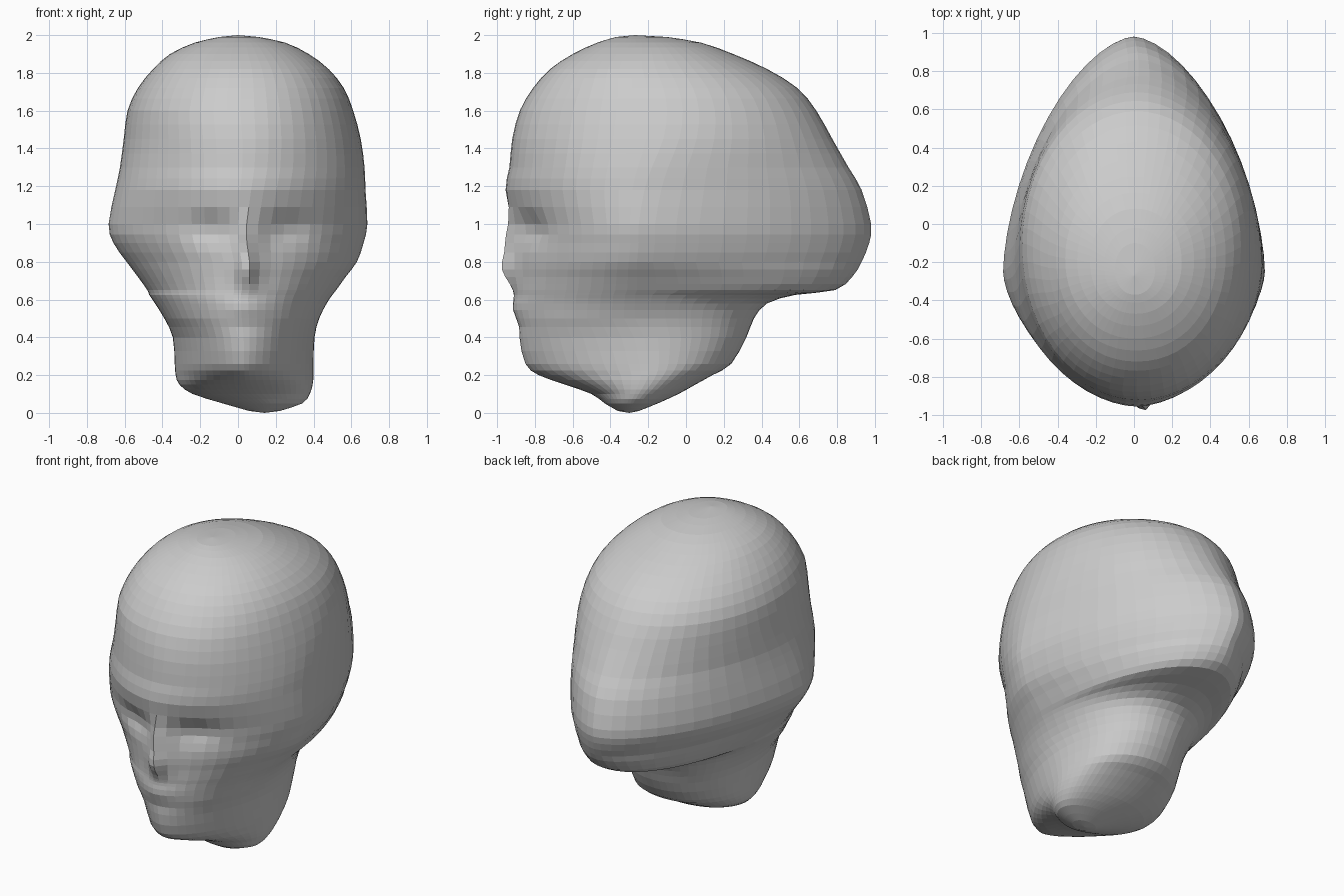
import bpy, bmesh, math

# Horizontal sections: z, front y, back y, left x, right x, y of widest point
ROWS = [
    (0.01, -0.36, -0.25, 0.06, 0.22, -0.30),
    (0.05, -0.43, -0.15, -0.08, 0.34, -0.28),
    (0.10, -0.50, -0.04, -0.24, 0.38, -0.25),
    (0.15, -0.64, 0.05, -0.31, 0.395, -0.22),
    (0.20, -0.78, 0.14, -0.33, 0.40, -0.20),
    (0.26, -0.85, 0.24, -0.335, 0.40, -0.20),
    (0.40, -0.885, 0.32, -0.345, 0.405, -0.22),
    (0.50, -0.895, 0.36, -0.39, 0.43, -0.27),
    (0.58, -0.905, 0.43, -0.44, 0.47, -0.27),
    (0.625, -0.905, 0.58, -0.47, 0.50, -0.27),
    (0.65, -0.905, 0.79, -0.48, 0.52, -0.26),
    (0.72, -0.905, 0.88, -0.53, 0.57, -0.26),
    (0.80, -0.91, 0.93, -0.59, 0.63, -0.26),
    (0.90, -0.91, 0.97, -0.66, 0.665, -0.25),
    (1.00, -0.915, 0.98, -0.685, 0.685, -0.25),
    (1.18, -0.955, 0.93, -0.65, 0.675, -0.22),
    (1.30, -0.935, 0.86, -0.625, 0.67, -0.18),
    (1.45, -0.92, 0.775, -0.605, 0.65, -0.12),
    (1.60, -0.88, 0.69, -0.585, 0.61, -0.10),
    (1.72, -0.81, 0.59, -0.53, 0.56, -0.12),
    (1.82, -0.72, 0.43, -0.45, 0.48, -0.16),
    (1.90, -0.60, 0.25, -0.36, 0.375, -0.18),
    (1.96, -0.47, 0.08, -0.23, 0.25, -0.20),
    (1.99, -0.37, -0.10, -0.10, 0.11, -0.24),
]
# Roundness (superellipse exponent): z, front, back
ROUND = [(0, 2.0, 2.0), (0.2, 1.6, 2.1), (0.5, 1.85, 2.2), (0.8, 1.62, 1.65),
         (1.0, 1.62, 1.65), (1.3, 1.9, 1.75), (1.6, 2.1, 1.95), (2.0, 2.1, 2.1)]
# Face relief: x, z, x radius, z radius, push in y
RELIEF = [(0.05, 0.76, 0.055, 0.09, -0.07), (0.06, 0.93, 0.05, 0.11, -0.055),
          (-0.15, 0.97, 0.11, 0.07, 0.04), (0.26, 0.97, 0.11, 0.07, 0.04),
          (0.04, 0.55, 0.12, 0.05, -0.015), (0.04, 0.44, 0.12, 0.04, 0.01)]
SIDES, STEPS = 56, 2


def spline(a, b, c, d, t):
    return tuple(0.5 * (2 * q + (r - p) * t + (2 * p - 5 * q + 4 * r - s) * t * t
                        + (3 * q - p - 3 * r + s) * t ** 3)
                 for p, q, r, s in zip(a, b, c, d))


def roundness(z):
    for a, b in zip(ROUND, ROUND[1:]):
        if z <= b[0]:
            t = max(0, (z - a[0]) / (b[0] - a[0]))
            return a[1] + (b[1] - a[1]) * t, a[2] + (b[2] - a[2]) * t
    return ROUND[-1][1:]


def power(v, n):
    return math.copysign(abs(v) ** (2 / n), v)


def section(row):
    z, front, back, left, right, mid = row
    nf, nb = roundness(z)
    cx, hw = (left + right) / 2, (right - left) / 2
    pts = []
    for i in range(SIDES):
        a = 2 * math.pi * i / SIDES
        c, s = math.cos(a), math.sin(a)
        n = nb if s > 0 else nf
        x = cx + hw * power(c, n)
        y = mid + (back - mid if s > 0 else mid - front) * power(s, n)
        if y < -0.4:  # nose, eye sockets and mouth
            y += sum(p * math.exp(-((x - rx) / wx) ** 2 - ((z - rz) / wz) ** 2)
                     for rx, rz, wx, wz, p in RELIEF)
        pts.append((x, y, z))
    return pts


# Head, face, hair and neck as one lofted skin
bm = bmesh.new()
rings = []
last = len(ROWS) - 1
for k in range(last):
    ctrl = [ROWS[min(max(k + j, 0), last)] for j in (-1, 0, 1, 2)]
    for j in range(STEPS):
        rings.append(section(spline(*ctrl, j / STEPS)))
rings.append(section(ROWS[-1]))
rings = [[bm.verts.new(p) for p in ring] for ring in rings]
for lo, hi in zip(rings, rings[1:]):
    for i in range(SIDES):
        j = (i + 1) % SIDES
        bm.faces.new((lo[i], lo[j], hi[j], hi[i]))

# Close the crown and the neck base with fans
crown = bm.verts.new((0, -0.27, 2.0))
base = bm.verts.new((0.14, -0.30, 0.0))
for i in range(SIDES):
    j = (i + 1) % SIDES
    bm.faces.new((rings[-1][i], rings[-1][j], crown))
    bm.faces.new((rings[0][j], rings[0][i], base))
bmesh.ops.recalc_face_normals(bm, faces=bm.faces)

mesh = bpy.data.meshes.new("head")
bm.to_mesh(mesh)
bm.free()
head = bpy.data.objects.new("head", mesh)
bpy.context.collection.objects.link(head)

# Plain grey clay
grey = bpy.data.materials.new("clay grey")
grey.diffuse_color = (0.6, 0.6, 0.6, 1)
mesh.materials.append(grey)
